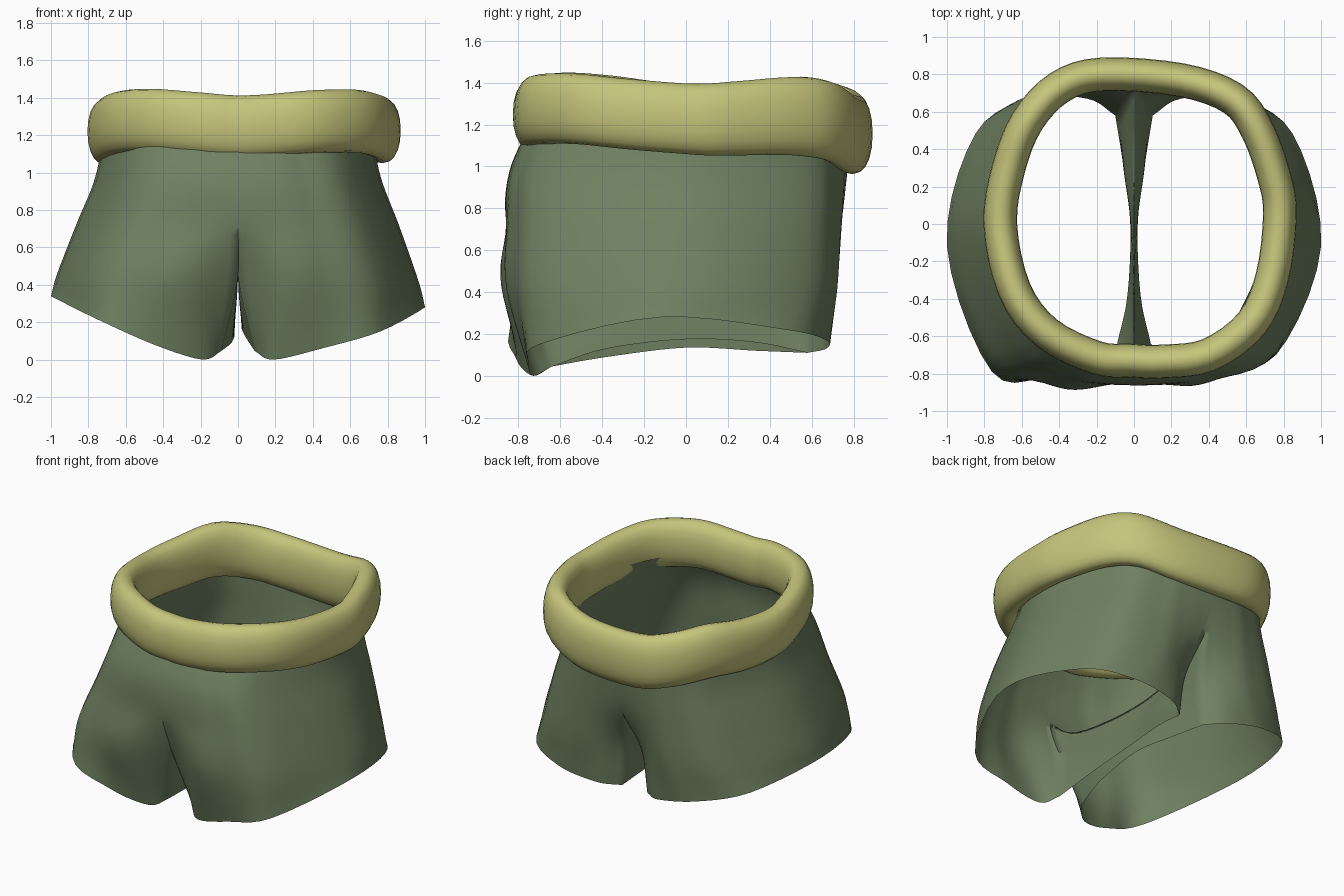
import bpy, bmesh, math
from mathutils import Vector

if "Cube" in bpy.data.objects:
    bpy.data.objects.remove(bpy.data.objects["Cube"])


def material(name, rgb):
    m = bpy.data.materials.new(name)
    m.diffuse_color = (*rgb, 1)
    m.use_nodes = True
    m.node_tree.nodes["Principled BSDF"].inputs["Base Color"].default_value = m.diffuse_color
    return m


def spline(pts, steps, closed=False):
    """Catmull-Rom curve through pts, with the given steps per segment."""
    p = [Vector(q) for q in pts]
    n = len(p)
    get = (lambda i: p[i % n]) if closed else (
        lambda i: 2 * p[0] - p[1] if i < 0 else 2 * p[-1] - p[-2] if i >= n else p[i])
    out = []
    for i in range(n if closed else n - 1):
        a, b, c, d = (get(i + k) for k in (-1, 0, 1, 2))
        for s in range(steps):
            t = s / steps
            out.append(0.5 * (2 * b + (c - a) * t + (2 * a - 5 * b + 4 * c - d) * t * t
                              + (3 * b - a - 3 * c + d) * t ** 3))
    return out if closed else out + [p[-1]]


def surface(rows, steps_u, steps_v):
    """Smooth grid through rows of control points."""
    fine = [spline(r, steps_u) for r in rows]
    return [list(r) for r in zip(*(spline(col, steps_v) for col in zip(*fine)))]


def add_grid(bm, grid, wrap=False):
    v = [[bm.verts.new(p) for p in row] for row in grid]
    nr, nc = len(v), len(v[0])
    for i in range(nr if wrap else nr - 1):
        for j in range(nc if wrap else nc - 1):
            a, b = v[i], v[(i + 1) % nr]
            k = (j + 1) % nc
            bm.faces.new((a[j], a[k], b[k], b[j]))


def finish(bm, name, mat):
    bmesh.ops.remove_doubles(bm, verts=bm.verts, dist=0.0015)
    bmesh.ops.recalc_face_normals(bm, faces=bm.faces)
    me = bpy.data.meshes.new(name)
    bm.to_mesh(me)
    bm.free()
    ob = bpy.data.objects.new(name, me)
    bpy.context.collection.objects.link(ob)
    me.materials.append(mat)
    me.shade_smooth()
    return ob


def half_ring(a, yf, yb, z, pf, pb, gf=0, gb=0):
    """Half superellipse, front centre to back centre, pulled in at the centre groove."""
    out = []
    for deg in (0, 8, 20, 45, 90, 135, 160, 172, 180):
        s, c = math.sin(math.radians(deg)), math.cos(math.radians(deg))
        front = c > 0
        e = 2 / (pf if front else pb)
        x = a * s ** e if 0 < deg < 180 else 0
        y = (yf if front else yb) * abs(c) ** e
        y += gf * math.exp(-(x / 0.14) ** 2) if front else -gb * math.exp(-(x / 0.2) ** 2)
        out.append((x, y, z))
    return out


def shorts_half(bm, side):
    left = side < 0
    # outer wall, from waist down to the leg opening
    hem = [(0.09, -0.64, 0.045), (0.19, -0.73, 0.0),
           (0.45, -0.81, 0.055) if left else (0.45, -0.75, 0.06),
           (0.76, -0.79, 0.17) if left else (0.76, -0.70, 0.15),
           (1.0, -0.12, 0.28), (0.85, 0.48, 0.22), (0.55, 0.67, 0.17), (0.25, 0.67, 0.13),
           (0.1, 0.58, 0.11)]
    low = half_ring(0.965, -0.885 if left else -0.865, 0.755, 0.42, 3.1 if left else 2.8, 2.5,
                    0.12, 0.16)
    low[0] = (0.004, low[0][1], 0.42)
    low[-1] = (0.06, low[-1][1], 0.42)
    crotch = half_ring(0.86, -0.865, 0.765, 0.72, 2.7, 2.5, 0.01, 0.04)
    rows = [half_ring(0.715, -0.74, 0.78, 1.21, 2.2, 2.5),
            half_ring(0.765, -0.845, 0.77, 0.97, 2.5, 2.5), crotch, low, hem]
    U, V = 5, 6
    outer = surface(rows, U, V)

    # inner leg wall, hanging from the curved crotch seam
    dz = 0.04 if left else 0
    inner_rows = [
        [crotch[0], (0, -0.58, 0.53), (0, 0, 0.46), (0, 0.42, 0.53), crotch[-1]],
        [low[0], (0.008, -0.4, 0.3), (0.016, 0, 0.3), (0.05, 0.3, 0.34), low[-1]],
        [hem[0], (0.035, -0.38, 0.13 - dz), (0.02, 0, 0.175 - dz), (0.06, 0.33, 0.16 - dz), hem[-1]]]
    inner = surface(inner_rows, U, V)
    for k, row in enumerate(inner):
        row[0], row[-1] = outer[2 * V + k][0], outer[2 * V + k][-1]

    # the left leg opening sits a little higher on its outer edge
    for grid in (outer, inner):
        add_grid(bm, [[Vector((side * p.x, p.y, p.z + (0.12 if left else 0)
                               * max(0, abs(p.x) - 0.2) * max(0, 0.9 - p.z))) for p in row]
                      for row in grid])


bm = bmesh.new()
for side in (1, -1):
    shorts_half(bm, side)
finish(bm, "shorts", material("green_cloth", (0.16, 0.22, 0.12)))

# waistband: rounded section swept around a wavy loop
path = spline([(0.78, 0.05, 1.225), (0.74, -0.28, 1.25), (0.63, -0.53, 1.275), (0.4, -0.70, 1.272),
               (0.15, -0.735, 1.25), (-0.02, -0.73, 1.245), (-0.2, -0.715, 1.26),
               (-0.47, -0.58, 1.28), (-0.64, -0.35, 1.265), (-0.715, 0, 1.22), (-0.67, 0.3, 1.22),
               (-0.57, 0.55, 1.24), (-0.4, 0.73, 1.2), (-0.17, 0.8, 1.16), (0.25, 0.77, 1.16),
               (0.53, 0.67, 1.22), (0.66, 0.5, 1.24), (0.75, 0.25, 1.23)], 4, True)
loops = []
for i, c in enumerate(path):
    t = path[(i + 1) % len(path)] - path[i - 1]
    out = Vector((-t.y, t.x, 0)).normalized()
    h = 0.168 + 0.022 * max(0, min(1, c.y / 0.6))
    loop = []
    for k in range(20):
        ca, sa = math.cos(k * math.pi / 10), math.sin(k * math.pi / 10)
        loop.append(c + out * 0.09 * math.copysign(abs(ca) ** 0.9, ca)
                    + Vector((0, 0, h * math.copysign(abs(sa) ** 0.9, sa))))
    loops.append(loop)
bm = bmesh.new()
add_grid(bm, loops, wrap=True)
finish(bm, "waistband", material("yellow_band", (0.56, 0.56, 0.2)))
